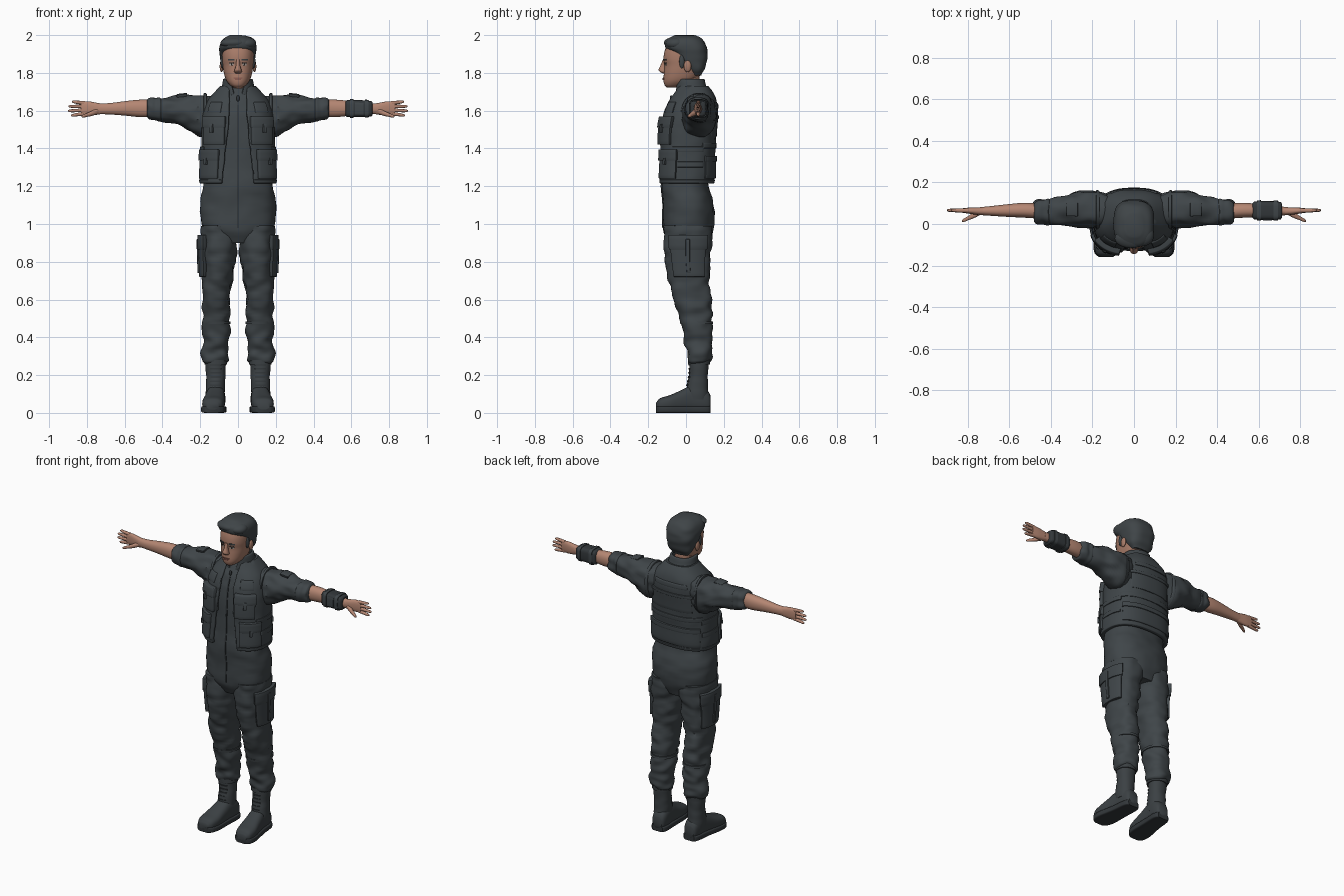
import bpy, bmesh, math
from mathutils import Vector, Matrix, noise

if "Cube" in bpy.data.objects:
    bpy.data.objects.remove(bpy.data.objects["Cube"])


def material(name, rgb):
    m = bpy.data.materials.new(name)
    m.use_nodes = True
    m.diffuse_color = (*rgb, 1)
    bsdf = m.node_tree.nodes["Principled BSDF"]
    bsdf.inputs["Base Color"].default_value = (*rgb, 1)
    bsdf.inputs["Roughness"].default_value = 0.8
    return m


CLOTH = material("dark cloth", (.05, .06, .066))
GEAR = material("dark gear", (.032, .038, .042))
BOOT = material("boot leather", (.044, .052, .057))
HAIR = material("dark hair", (.05, .059, .064))
SKIN = material("skin", (.46, .24, .17))
FACE = material("face skin", (.39, .2, .14))
LIP = material("lips", (.26, .11, .085))
WHITE = material("eye white", (.42, .38, .35))
IRIS = material("iris", (.025, .02, .018))


def finish(bm, name, mat, fold=0, pair=False):
    bmesh.ops.recalc_face_normals(bm, faces=bm.faces)
    bm.normal_update()
    if fold:
        for v in bm.verts:
            p = Vector((v.co.x * 14, v.co.y * 14, v.co.z * 24))
            v.co += v.normal * fold * noise.noise(p)
    for side in ((1, -1) if pair else (1,)):
        if side < 0:
            bmesh.ops.transform(bm, matrix=Matrix.Scale(-1, 4, (1, 0, 0)), verts=bm.verts)
            bmesh.ops.reverse_faces(bm, faces=bm.faces)
        label = ("left_" if side > 0 else "right_") + name if pair else name
        mesh = bpy.data.meshes.new(label)
        bm.to_mesh(mesh)
        mesh.materials.append(mat)
        ob = bpy.data.objects.new(label, mesh)
        bpy.context.collection.objects.link(ob)
        bpy.ops.object.select_all(action='DESELECT')
        ob.select_set(True)
        bpy.context.view_layer.objects.active = ob
        bpy.ops.object.shade_smooth_by_angle(angle=math.radians(42))
    bm.free()


def sample(rows, t):
    """Smoothly interpolated section at station t."""
    i = max(k for k in range(len(rows) - 1) if k == 0 or rows[k][0] <= t)
    a, b = rows[i], rows[i + 1]
    before, after = rows[max(i - 1, 0)], rows[min(i + 2, len(rows) - 1)]
    h = b[0] - a[0]
    s = (t - a[0]) / h
    out = []
    for k in range(1, 5):
        m0 = (b[k] - before[k]) / (b[0] - before[0]) * h
        m1 = (after[k] - a[k]) / (after[0] - a[0]) * h
        d = b[k] - a[k]
        out.append(a[k] + s * m0 + s * s * (3 * d - 2 * m0 - m1) + s ** 3 * (m0 + m1 - 2 * d))
    return out


def power(v, e):
    return math.copysign(abs(v) ** e, v)


def loft(name, rows, mat, axis='z', n=2.2, seg=36, steps=4, span=None, arc=None,
         thick=0, fold=0, pair=False):
    """Skin over sections (station, centre, centre, radius, radius).
    With an arc it becomes a thick plate lying on that surface."""
    rows = sorted(rows)
    if span:
        count = max(3, int((span[1] - span[0]) / .02))
        stations = [span[0] + (span[1] - span[0]) * k / count for k in range(count + 1)]
    else:
        stations = [a[0] + (b[0] - a[0]) * k / steps
                    for a, b in zip(rows, rows[1:]) for k in range(steps)] + [rows[-1][0]]
    bm = bmesh.new()
    rings = []
    for t in stations:
        c1, c2, r1, r2 = sample(rows, t)

        def point(a, off=0):
            u = c1 + (r1 + off) * power(math.sin(a), 2 / n)
            v = c2 - (r2 + off) * power(math.cos(a), 2 / n)
            return bm.verts.new({'z': (u, v, t), 'x': (t, u, v), 'y': (u, t, v)}[axis])

        if arc:
            a0, a1 = arc(t, r1) if callable(arc) else arc
            angles = [a0 + (a1 - a0) * j / seg for j in range(seg + 1)]
            ring = [point(a, thick) for a in angles] + [point(a, -thick) for a in reversed(angles)]
        else:
            ring = [point(math.tau * j / seg) for j in range(seg)]
        rings.append(ring)
    size = len(rings[0])
    for lo, hi in zip(rings, rings[1:]):
        for j in range(size):
            k = (j + 1) % size
            bm.faces.new((lo[j], lo[k], hi[k], hi[j]))
    for ring in (rings[0], rings[-1]):
        if arc:
            for j in range(size // 2 - 1):
                bm.faces.new((ring[j], ring[j + 1], ring[-2 - j], ring[-1 - j]))
        else:
            bm.faces.new(ring)
    if arc and thick > .006:
        bmesh.ops.recalc_face_normals(bm, faces=bm.faces)
        edges = [e for e in bm.edges if e.calc_face_angle(0) > 1]
        bmesh.ops.bevel(bm, geom=edges, offset=.004, segments=2, profile=.5,
                        affect='EDGES', clamp_overlap=True)
    finish(bm, name, mat, fold, pair)


def plate(name, rows, mat, span, arc, thick, pair=False, seg=12, **kw):
    loft(name, rows, mat, span=span, arc=arc, thick=thick, pair=pair, seg=seg, **kw)


def ball(name, centre, radii, mat, fold=0, pair=False):
    bm = bmesh.new()
    bmesh.ops.create_uvsphere(bm, u_segments=24, v_segments=14, radius=1)
    for v in bm.verts:
        v.co = Vector(centre) + Matrix.Diagonal(radii) @ v.co
    finish(bm, name, mat, fold, pair)


def body(*rows):
    """Sections given as height, front, back, half width."""
    return [(z, 0, (f + b) / 2, w, (b - f) / 2) for z, f, b, w in rows]


# Jumpsuit torso and vest
torso = body((.9, -.09, .12, .1), (.97, -.12, .145, .183), (1.05, -.122, .15, .2),
             (1.12, -.122, .143, .199), (1.2, -.13, .12, .185), (1.3, -.12, .125, .175),
             (1.45, -.115, .14, .172), (1.56, -.105, .148, .172), (1.62, -.09, .148, .16),
             (1.68, -.06, .135, .12), (1.72, -.04, .11, .088), (1.74, -.03, .09, .07))
loft("jumpsuit_torso", torso, CLOTH, n=2.4, seg=48, fold=.006)
plate("front_zip", torso, GEAR, (.98, 1.67), (-.012, .012), .004, seg=2, n=2.4)

vest = body((1.215, -.137, .138, .193), (1.25, -.14, .146, .196), (1.35, -.135, .146, .19),
            (1.5, -.13, .155, .186), (1.6, -.11, .162, .178), (1.66, -.082, .154, .152),
            (1.7, -.055, .135, .115), (1.73, -.04, .112, .086))


def vest_arc(z, w):
    gap = max(.085 - .11 * (z - 1.22), .045)
    a = math.asin(min(gap / w, 1) ** 1.25)
    return a, math.tau - a


loft("vest", vest, CLOTH, n=2.5, seg=60, span=(1.215, 1.73), arc=vest_arc, thick=.007, fold=.004)
loft("vest_hem", vest, CLOTH, n=2.5, seg=60, span=(1.215, 1.235), arc=vest_arc, thick=.011)

# Vest pockets, flaps and straps: name, height span, arc, thickness
for name, span, arc, thick in (
        ("lower_pocket", (1.24, 1.39), (.46, 1.28), .02),
        ("lower_flap", (1.335, 1.395), (.44, 1.3), .026),
        ("chest_pocket", (1.42, 1.565), (.28, 1.02), .024),
        ("chest_flap", (1.51, 1.57), (.26, 1.05), .03),
        ("upper_flap", (1.59, 1.645), (.42, .95), .013),
        ("pocket_tab", (1.485, 1.53), (.58, .68), .035),
        ("lower_tab", (1.315, 1.35), (.8, .9), .031),
        ("side_strap", (1.3, 1.33), (1.3, 2.1), .012),
        ("side_strap_upper", (1.38, 1.41), (1.1, 2.1), .012)):
    plate(name, vest, CLOTH, span, arc, thick, True, n=2.5)
for name, span, half, thick in (
        ("back_pocket", (1.24, 1.35), .95, .013), ("back_pocket_flap", (1.33, 1.36), .98, .018),
        ("back_waist_strap", (1.4, 1.43), 1.1, .012), ("back_panel", (1.46, 1.57), .7, .01),
        ("back_panel_fold", (1.555, 1.575), .75, .014), ("back_yoke", (1.61, 1.64), .6, .011)):
    plate(name, vest, CLOTH, span, (math.pi - half, math.pi + half), thick, n=2.5, seg=20)

# Collar and neck
collar = [(1.68, 0, .035, .092, .088), (1.72, 0, .027, .08, .077), (1.77, 0, .02, .07, .07)]
loft("collar", collar, CLOTH, seg=40, span=(1.68, 1.768), thick=.007, fold=.003,
     arc=lambda z, w: (.15 + 4 * (z - 1.68), math.tau - .15 - 4 * (z - 1.68)))
loft("neck", [(1.66, 0, .03, .06, .06), (1.72, 0, .018, .055, .057), (1.8, 0, .01, .055, .06)], FACE)
ball("zip_pull", (0, -.078, 1.665), (.009, .008, .016), GEAR)

# Sleeves, rolled cuffs, arms
sleeve = [(.1, .06, 1.59, .075, .09), (.15, .065, 1.582, .084, .102), (.2, .07, 1.574, .09, .113),
          (.25, .07, 1.588, .085, .098), (.3, .07, 1.6, .079, .081), (.38, .063, 1.606, .066, .066),
          (.46, .057, 1.61, .052, .054)]
loft("sleeve", sleeve, CLOTH, axis='x', fold=.014, pair=True)
plate("armhole_trim", sleeve, CLOTH, (.165, .182), (0, math.tau), .007, True, seg=40, axis='x')
plate("shoulder_tab", sleeve, CLOTH, (.27, .325), (math.pi - .35, math.pi + .35), .01, True, axis='x')
cuff = [(.405, .06, 1.608, .055, .055), (.412, .06, 1.608, .064, .064), (.435, .058, 1.608, .06, .061),
        (.455, .057, 1.61, .062, .061), (.475, .055, 1.61, .055, .057), (.482, .055, 1.61, .045, .048)]
loft("rolled_cuff", cuff, CLOTH, axis='x', fold=.012, pair=True)
loft("forearm", [(.44, .06, 1.612, .036, .045), (.52, .066, 1.612, .036, .046),
                 (.6, .065, 1.612, .031, .038), (.68, .063, 1.61, .024, .03),
                 (.74, .062, 1.61, .019, .028)], SKIN, axis='x', pair=True)

# Hands
loft("palm", [(.72, .062, 1.61, .019, .027), (.75, .062, 1.61, .018, .032),
              (.79, .064, 1.612, .015, .037), (.83, .065, 1.613, .01, .035)],
     SKIN, axis='x', n=2.5, seg=24, pair=True)
for i, (finger, tip) in enumerate((("little_finger", .88), ("ring_finger", .897),
                                   ("middle_finger", .9), ("index_finger", .885))):
    z, drop = 1.641 - .019 * i, .006 - .005 * i
    loft(finger, [(.81, .065, z, .01, .01), (.85, .065, z + drop / 2, .009, .009),
                  (tip - .008, .066, z + drop, .007, .007), (tip, .066, z + drop, .003, .003)],
         SKIN, axis='x', seg=12, pair=True)
loft("thumb", [(.735, .058, 1.6, .012, .015), (.77, .042, 1.587, .014, .014),
               (.8, .027, 1.577, .01, .01), (.82, .017, 1.571, .008, .008),
               (.828, .014, 1.569, .003, .003)], SKIN, axis='x', seg=14, pair=True)

# Wrist device
bracer = [(.57, .065, 1.611, .034, .038), (.578, .065, 1.611, .043, .045), (.64, .065, 1.611, .045, .045),
          (.705, .064, 1.61, .042, .041), (.713, .064, 1.61, .032, .034)]
loft("left_wrist_device", bracer, GEAR, axis='x', n=4, seg=32)
for i in range(2):
    plate("left_device_band_%d" % (i + 1), bracer, CLOTH, (.592 + .08 * i, .612 + .08 * i),
          (0, math.tau), .004, axis='x', n=4, seg=32)
plate("left_device_screen", bracer, CLOTH, (.62, .664), (4.3, 5.1), .004, axis='x', n=4)

# Trouser legs with cargo pockets
leg = [(.265, .118, .07, .052, .05), (.275, .118, .072, .07, .06), (.3, .118, .072, .075, .066),
       (.35, .115, .07, .069, .069), (.42, .113, .062, .073, .079), (.5, .114, .052, .071, .086),
       (.6, .116, .032, .074, .1), (.7, .111, .02, .081, .108), (.8, .104, .012, .09, .117),
       (.9, .1, .011, .097, .128), (.99, .1, .012, .094, .13)]
loft("trouser_leg", leg, CLOTH, fold=.014, pair=True, steps=6)
plate("cargo_pocket", leg, CLOTH, (.72, .9), (.85, 2.3), .014, True, seg=16)
plate("cargo_flap", leg, CLOTH, (.865, .942), (.8, 2.35), .019, True, seg=16)
plate("cargo_strap", leg, CLOTH, (.74, .92), (1.5, 1.62), .022, True, seg=3)
plate("knee_seam", leg, CLOTH, (.47, .485), (0, math.tau), .003, True, seg=36)

# Boots
shaft = [(.07, .118, .06, .05, .06), (.14, .119, .06, .05, .056), (.2, .118, .066, .051, .05),
         (.29, .118, .07, .055, .053)]
loft("boot_shaft", shaft, BOOT, fold=.004, pair=True)
plate("boot_top", shaft, BOOT, (.255, .28), (0, math.tau), .006, True, seg=36)
for i in range(7):
    z = .12 + .022 * i
    plate("boot_lace_%d" % (i + 1), shaft, GEAR, (z, z + .008), (-.5, .5), .005, True)
foot = [(.13, .113, .055, .03, .035), (.12, .113, .06, .04, .05), (.09, .114, .07, .047, .065),
        (.03, .118, .075, .049, .07), (-.03, .124, .062, .054, .056), (-.09, .13, .05, .059, .042),
        (-.14, .134, .043, .05, .033), (-.158, .135, .036, .03, .018)]
loft("boot_foot", foot, BOOT, axis='y', n=2.6, pair=True)
sole = [(y, cx, .018, rx + .006, .018) for y, cx, _, rx, _ in foot]
loft("boot_sole", sole, GEAR, axis='y', n=6, pair=True)

# Head and face
head = body((1.722, -.1, -.04, .022), (1.735, -.113, .0, .042), (1.76, -.119, .05, .062),
            (1.8, -.117, .08, .075), (1.84, -.114, .09, .081), (1.875, -.119, .095, .084),
            (1.92, -.112, .095, .082), (1.96, -.09, .08, .068), (1.985, -.05, .05, .035))
loft("head", head, FACE, n=2.3, seg=40)
loft("nose", [(1.797, 0, -.116, .012, .006), (1.806, 0, -.121, .02, .017), (1.817, 0, -.123, .018, .022),
              (1.84, 0, -.118, .011, .017), (1.872, 0, -.113, .009, .009)], FACE, seg=20)
ball("ear", (.087, .008, 1.835), (.01, .02, .031), FACE, pair=True)
plate("eye", head, WHITE, (1.84, 1.852), (.24, .5), .002, True, n=2.3)
plate("iris", head, IRIS, (1.84, 1.853), (.32, .41), .003, True, n=2.3)
plate("eyelid", head, IRIS, (1.851, 1.856), (.22, .53), .0035, True, n=2.3)
plate("eyebrow", head, HAIR, (1.865, 1.874), (.17, .6), .004, True, n=2.3)
plate("upper_lip", head, LIP, (1.77, 1.776), (-.27, .27), .004, n=2.3)
plate("lower_lip", head, LIP, (1.762, 1.769), (-.2, .2), .005, n=2.3)

# Swept hair
hair = body((1.785, .03, .08, .055), (1.82, .005, .098, .078), (1.865, -.04, .11, .091),
            (1.905, -.07, .113, .096), (1.93, -.105, .111, .098), (1.96, -.112, .102, .092),
            (1.983, -.098, .08, .074), (1.999, -.06, .05, .04))
loft("hair", hair, HAIR, n=2.7, seg=44, fold=.005)
ball("hair_quiff", (-.018, -.07, 1.96), (.076, .048, .03), HAIR, .006)
ball("hair_sweep", (.045, -.055, 1.955), (.05, .055, .033), HAIR, .006)
ball("sideburn", (.083, -.022, 1.86), (.009, .014, .036), HAIR, pair=True)
